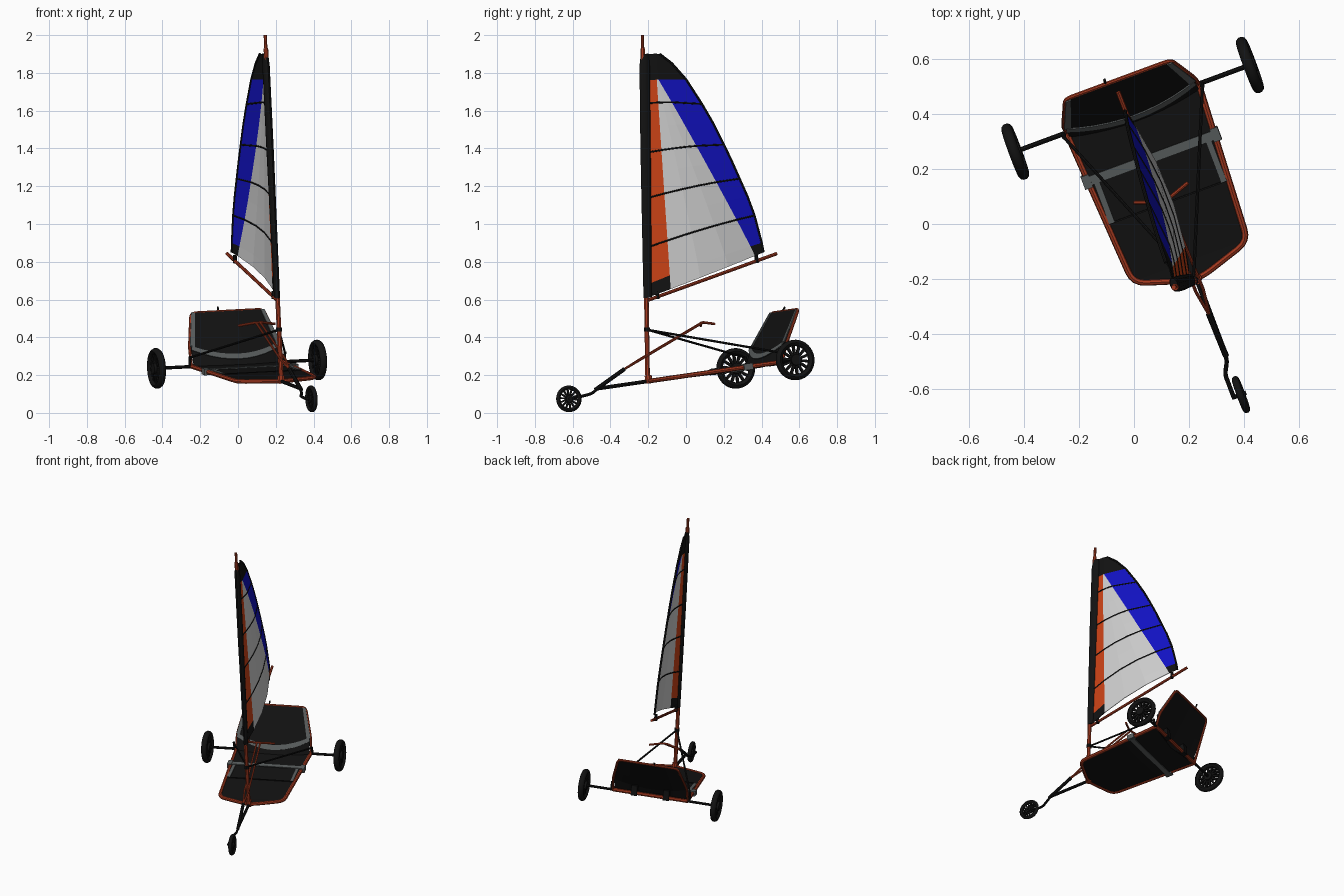
import bpy, bmesh, math
from mathutils import Vector, Matrix

if "Cube" in bpy.data.objects:
    bpy.data.objects.remove(bpy.data.objects["Cube"])

# Cart frame: a = right, b = back, c = up; origin at the mast foot
O = Vector((0.228, -0.198, 0.168))
X = Vector((0.937, 0.346, 0.049)).normalized()
B = Vector((-0.345, 0.929, 0.135))
B = (B - X * B.dot(X)).normalized()
U = X.cross(B)
M = Matrix.Translation(O) @ Matrix((X, B, U)).transposed().to_4x4()


def mat(name, r, g, b):
    m = bpy.data.materials.new(name)
    m.diffuse_color = (r, g, b, 1)
    m.use_nodes = True
    m.node_tree.nodes["Principled BSDF"].inputs["Base Color"].default_value = m.diffuse_color
    return m


BLACK = mat("black", 0.006, 0.006, 0.006)
RED = mat("frame red", 0.38, 0.042, 0.014)
ORANGE = mat("sail orange", 0.6, 0.055, 0.008)
WHITE = mat("sail white", 0.62, 0.62, 0.62)
BLUE = mat("sail blue", 0.006, 0.006, 0.55)
GREY = mat("strap grey", 0.1, 0.11, 0.11)


def side(y, z, a=0.0):
    """Side-view position (world y, z) on the centre plane -> cart frame"""
    dy, dz = y - O.y, z - O.z
    det = B.y * U.z - U.y * B.z
    return Vector((a, (U.z * dy - U.y * dz) / det, (B.y * dz - B.z * dy) / det))


def finish(ob, smooth=True):
    ob.matrix_world = M
    if smooth:
        bpy.ops.object.select_all(action='DESELECT')
        ob.select_set(True)
        bpy.context.view_layer.objects.active = ob
        bpy.ops.object.shade_smooth_by_angle(angle=math.radians(40))
    return ob


def from_bm(name, bm, mats, smooth=True):
    bmesh.ops.recalc_face_normals(bm, faces=bm.faces)
    me = bpy.data.meshes.new(name)
    bm.to_mesh(me)
    bm.free()
    for m in mats:
        me.materials.append(m)
    ob = bpy.data.objects.new(name, me)
    bpy.context.collection.objects.link(ob)
    return finish(ob, smooth)


def rounded(pts, r):
    """Replace inner corners of a path by short arcs"""
    pts = [Vector(p) for p in pts]
    out = [pts[0]]
    for p, q, s in zip(pts, pts[1:], pts[2:]):
        u, v = q + (p - q).normalized() * r, q + (s - q).normalized() * r
        out += [u.lerp(q, t).lerp(q.lerp(v, t), t) for t in (0, .25, .5, .75, 1)]
    return out + [pts[-1]]


def tube(name, pts, r, m, closed=False):
    cu = bpy.data.curves.new(name, 'CURVE')
    cu.dimensions = '3D'
    cu.bevel_depth, cu.bevel_resolution, cu.use_fill_caps = r, 2, True
    sp = cu.splines.new('POLY')
    sp.points.add(len(pts) - 1)
    for p, q in zip(sp.points, pts):
        p.co = (*q, 1)
    sp.use_cyclic_u = closed
    cu.materials.append(m)
    ob = bpy.data.objects.new(name, cu)
    bpy.context.collection.objects.link(ob)
    bpy.ops.object.select_all(action='DESELECT')
    ob.select_set(True)
    bpy.context.view_layer.objects.active = ob
    bpy.ops.object.convert(target='MESH')
    return finish(bpy.context.object)


def grid(name, rows, mats, thick, rule=None):
    """Cloth sheet from rows of points, given a small thickness"""
    bm = bmesh.new()
    vs = [[bm.verts.new(p) for p in row] for row in rows]
    for i in range(len(vs) - 1):
        for j in range(len(vs[0]) - 1):
            f = bm.faces.new((vs[i][j], vs[i][j+1], vs[i+1][j+1], vs[i+1][j]))
            f.material_index = rule(i, j) if rule else 0
    ob = from_bm(name, bm, mats, False)
    so = ob.modifiers.new("thickness", 'SOLIDIFY')
    so.thickness, so.offset = thick, 0
    return ob


def box(name, centre, size, m):
    bm = bmesh.new()
    bmesh.ops.create_cube(bm, size=1, matrix=Matrix.Translation(centre) @ Matrix.Diagonal((*size, 1)))
    return from_bm(name, bm, [m], False)


def wheel(name, centre, R, w, n=14):
    bm = bmesh.new()
    h = R * 0.16                                     # tyre ring
    N, K = 36, 10
    ring = [[bm.verts.new((w / 2 * math.cos(t), (R - h + h * math.sin(t)) * math.cos(s),
                           (R - h + h * math.sin(t)) * math.sin(s)))
             for t in (2 * math.pi * k / K for k in range(K))]
            for s in (2 * math.pi * i / N for i in range(N))]
    for i in range(N):
        for k in range(K):
            bm.faces.new((ring[i][k], ring[(i+1) % N][k], ring[(i+1) % N][(k+1) % K], ring[i][(k+1) % K]))
    for i in range(n):                               # spokes
        bmesh.ops.create_cube(bm, size=1, matrix=Matrix.Rotation(2 * math.pi * i / n, 4, 'X')
                              @ Matrix.Translation((0, 0, R * 0.46))
                              @ Matrix.Diagonal((w * 0.4, R * 0.12, R * 0.52, 1)))
    bmesh.ops.create_cone(bm, cap_ends=True, segments=20, radius1=R * 0.27, radius2=R * 0.27,
                          depth=w * 1.1, matrix=Matrix.Rotation(math.pi / 2, 4, 'Y'))
    bmesh.ops.translate(bm, verts=bm.verts, vec=centre)
    return from_bm(name, bm, [BLACK])


# Wheels and axle
AX = 0.667
wheel("left_wheel", (-0.455, AX, 0), 0.108, 0.04)
wheel("right_wheel", (0.455, AX, 0), 0.108, 0.04)
wheel("front_wheel", (0, -0.46, -0.032), 0.071, 0.026)
tube("axle", [(-0.46, AX, 0), (0.46, AX, 0)], 0.009, BLACK)

# Tubular frame, rear beam and backrest hoop
half = [(0.02, 0.0, 0), (0.222, 0.065, 0), (0.256, AX, 0)]
left = [(-a, b, c) for a, b, c in half]
tube("frame_rail", rounded(left[::-1] + half, 0.045), 0.012, RED)
tube("rear_beam", [(-0.256, AX, 0), (0.256, AX, 0)], 0.013, RED)
tube("backrest_hoop", rounded([(-0.256, AX, 0), (-0.255, 0.705, 0.09), (-0.205, 0.82, 0.263),
                               (0.205, 0.82, 0.263), (0.255, 0.705, 0.09), (0.256, AX, 0)], 0.03), 0.008, RED)

# Seat floor cloth
grid("seat_floor", [[(-0.03, 0.005, 0), (0, 0.005, 0), (0.03, 0.005, 0)],
                    [(-0.21, 0.07, 0), (0, 0.07, -0.005), (0.21, 0.07, 0)],
                    [(-0.235, 0.4, 0), (0, 0.4, -0.01), (0.235, 0.4, 0)],
                    [(-0.252, 0.66, 0), (0, 0.63, 0), (0.252, 0.66, 0)]], [BLACK], 0.01)

# Curved backrest: v = 0 at the fold, 1 at the top
us = [i / 5 - 1 for i in range(11)]


def back(u, v, off=0.0):
    lo = Vector((0.25 * u, 0.643 + 0.05 * u * u, 0.038 + 0.05 * u * u))
    hi = Vector((0.2 * u, 0.816, 0.262))
    return lo.lerp(hi, v) + Vector((0, -off, off * 0.6))


grid("backrest", [[back(u, v) for u in us] for v in (0, 0.33, 0.66, 1)], [BLACK], 0.008)
grid("seat_corner", [[(0.25 * u, 0.62 + 0.03 * u * u, 0) for u in us], [back(u, 0) for u in us]], [BLACK], 0.008)
grid("backrest_fold_strap", [[back(u, v, 0.008) for u in us] for v in (-0.04, 0.08)], [GREY], 0.005)
for s, n in ((-1, "left"), (1, "right")):
    grid(n + "_backrest_edging", [[back(s * u, v, 0.006) for u in (0.93, 1.03)] for v in (0.05, 1)], [GREY], 0.005)
    box(n + "_floor_strip", (s * 0.217, 0.39, 0.009), (0.022, 0.18, 0.006), GREY)
    box(n + "_strap_end", (s * 0.25, 0.473, 0), (0.03, 0.05, 0.034), GREY)
    box(n + "_rear_tie", (s * 0.11, 0.668, 0.02), (0.04, 0.032, 0.07), BLACK)
    # stay from the mast to the seat corner
    tube(n + "_stay", [side(-0.205, 0.44), (s * 0.268, 0.66, 0.05)], 0.006, BLACK)
    tube(n + "_stay_post", [(s * 0.268, 0.66, 0.055), (s * 0.268, AX, 0)], 0.008, BLACK)
box("seat_strap_top", (0, 0.473, 0.011), (0.5, 0.034, 0.006), GREY)
box("seat_strap_under", (0, 0.473, -0.015), (0.5, 0.034, 0.006), GREY)
box("floor_seam", (0, 0.3, 0.008), (0.46, 0.006, 0.005), BLACK)
tube("backrest_peg", [(-0.05, 0.81, 0.25), (-0.045, 0.84, 0.285)], 0.005, BLACK)

# Nose tube, steering column, fork and tiller
tube("nose_tube", [(0, 0.0, 0), (0, -0.3, 0)], 0.01, BLACK)
tube("steering_column", [(0, -0.305, -0.005), (0, -0.125, 0.082)], 0.011, BLACK)
tube("front_fork", rounded([(0, -0.29, 0.002), (-0.004, -0.325, -0.022), (-0.028, -0.37, -0.028),
                            (-0.028, -0.465, -0.032)], 0.015), 0.008, BLACK)
tube("front_axle", [(-0.032, -0.46, -0.032), (0.02, -0.46, -0.032)], 0.008, BLACK)
for s, n in ((-1, "left"), (1, "right")):
    tube(n + "_tiller_rod", [(0, -0.13, 0.08), (s * 0.014, -0.03, 0.12), (s * 0.012, 0.345, 0.265)], 0.006, RED)
tube("handlebar", rounded([(-0.105, 0.375, 0.25), (-0.02, 0.347, 0.266), (0.02, 0.347, 0.266),
                           (0.105, 0.375, 0.25)], 0.012), 0.007, RED)

# Mast, boom and sail sleeve
tube("mast", [side(-0.203, 0.165), side(-0.23, 1.93)], 0.013, RED)
tube("mast_tip", [side(-0.229, 1.88), side(-0.23, 2.0)], 0.009, RED)
tube("mast_foot", [(0, 0, -0.012), (0, 0.002, 0.03)], 0.02, RED)
tube("stay_collar", [side(-0.206, 0.43), side(-0.206, 0.452)], 0.017, BLACK)
tube("boom", [side(-0.2, 0.597), side(0.48, 0.843)], 0.009, RED)
for n, y, z in (("tack", -0.15, 0.615), ("clew", 0.375, 0.805)):
    tube(n + "_tie", [side(y, z - 0.012), side(y - 0.004, z + 0.03)], 0.011, BLACK)
bm = bmesh.new()
loops = []
for y, z, k in ((-0.203, 0.61, 0.85), (-0.214, 1.4, 1.05), (-0.219, 1.84, 1.05), (-0.219, 1.9, 0.8)):
    loops.append([bm.verts.new(side(y, z) + Vector((0.017 * k * math.sin(t), 0.028 * k * math.cos(t), 0)))
                  for t in (2 * math.pi * i / 12 for i in range(12))])
for p, q in zip(loops, loops[1:]):
    for i in range(12):
        bm.faces.new((p[i], p[(i + 1) % 12], q[(i + 1) % 12], q[i]))
bm.faces.new(loops[0])
bm.faces.new(loops[-1])
from_bm("mast_sleeve", bm, [BLACK])

# Sail rows: luff height, leech y, leech z (side view)
ROWS = [(0.615, 0.41, 0.85), (0.685, 0.40, 0.90), (0.88, 0.362, 1.045), (1.01, 0.325, 1.145),
        (1.14, 0.283, 1.24), (1.26, 0.243, 1.33), (1.38, 0.2, 1.42), (1.51, 0.145, 1.53),
        (1.64, 0.084, 1.635), (1.76, 0.0, 1.765), (1.855, -0.075, 1.85), (1.9, -0.14, 1.9)]
rows = []
for i, (zl, ye, ze) in enumerate(ROWS):
    yl = -0.19 - 0.01 * (zl - 0.6)
    k = (ze - zl) / (ye - yl)
    yo = -0.09 - 0.06 * (zl - 0.62)                                   # orange border
    yb = (0.36 - 0.548 * (zl - k * yl - 0.83)) / (1 + 0.548 * k)      # blue border
    yb = max(yb, yo + 0.008)
    row = []
    for y in (yl, yo, yo + (yb - yo) / 3, yo + (yb - yo) * 2 / 3, yb, ye):
        t = (y - yl) / (ye - yl)
        bow = 4 * t * (1 - t) * (ye - yl) / 0.6
        row.append(side(y, zl + k * (y - yl) + (0.012 * bow if i else 0), 0.042 * bow))
    rows.append(row)


def sail_rule(i, j):
    if i >= 9 or (i == 0 and j in (0, 4)):
        return 3
    return (0, 1, 1, 1, 2)[j]


grid("sail", rows, [ORANGE, WHITE, BLUE, BLACK], 0.004, sail_rule)
for i in (2, 4, 6, 8):
    tube("batten_%d" % (i // 2), rows[i], 0.0055, BLACK)
tube("leech_edge", [r[-1] for r in rows], 0.007, BLACK)
